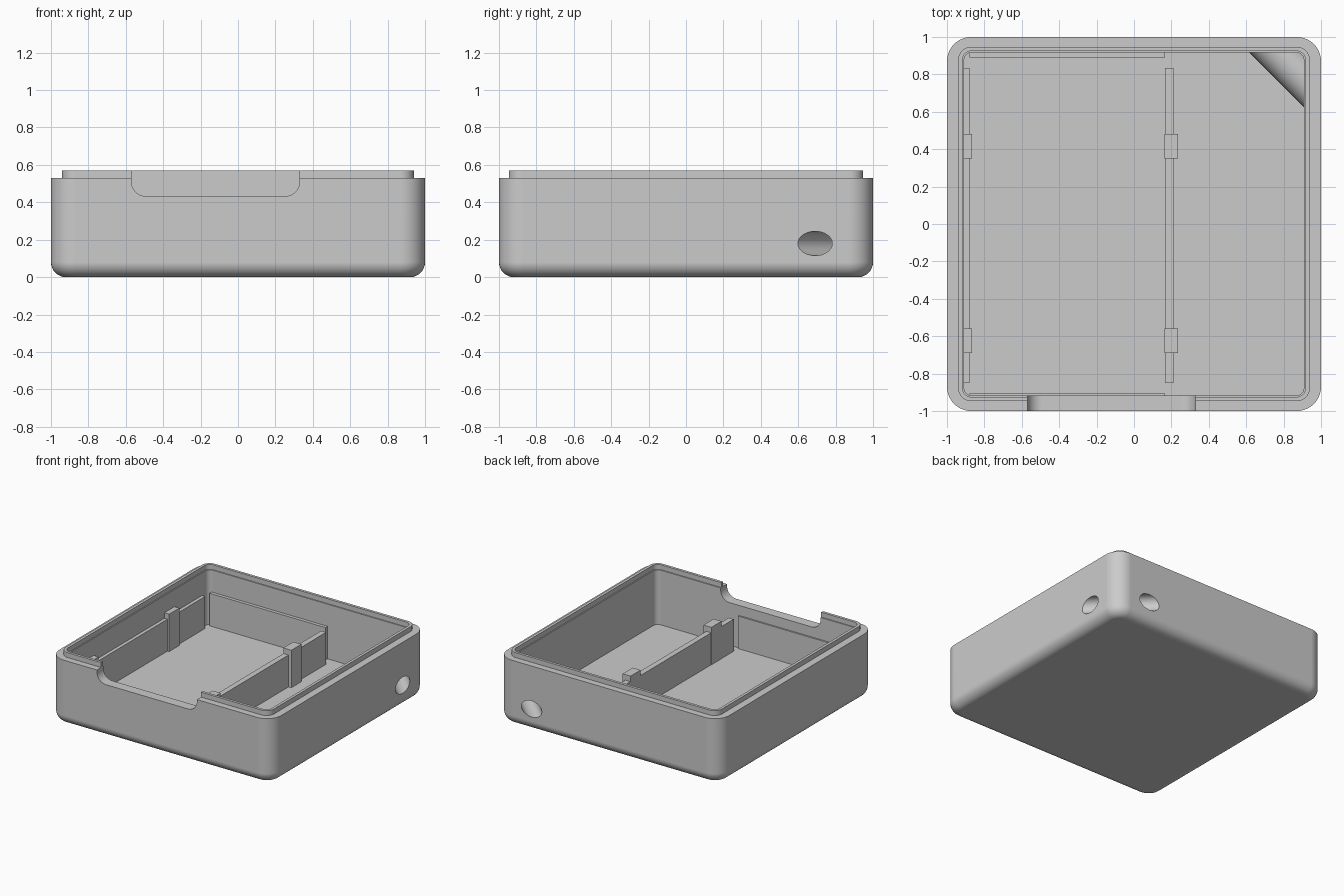
import bpy, bmesh, math
from mathutils import Matrix, Vector

if "Cube" in bpy.data.objects:
    bpy.data.objects.remove(bpy.data.objects["Cube"])

grey = bpy.data.materials.new("plain grey")
grey.diffuse_color = (0.6, 0.6, 0.6, 1)
grey.use_nodes = True
grey.node_tree.nodes["Principled BSDF"].inputs["Base Color"].default_value = grey.diffuse_color

FLOOR = 0.085          # top of the floor
AXIS_Z = 0.18          # height of the corner cord hole


def finish(name, bm):
    bmesh.ops.recalc_face_normals(bm, faces=bm.faces)
    mesh = bpy.data.meshes.new(name)
    bm.to_mesh(mesh)
    bm.free()
    mesh.materials.append(grey)
    ob = bpy.data.objects.new(name, mesh)
    bpy.context.collection.objects.link(ob)
    return ob


def ring(hx, hy, r, z, seg=10):
    """Points of a rounded rectangle at height z."""
    pts = []
    for k, (sx, sy) in enumerate(((1, 1), (-1, 1), (-1, -1), (1, -1))):
        for i in range(seg + 1):
            a = (k + i / seg) * math.pi / 2
            pts.append((sx * (hx - r) + r * math.cos(a),
                        sy * (hy - r) + r * math.sin(a), z))
    return pts


def loft(name, sections):
    """Skin a stack of rounded rectangles and cap both ends."""
    bm = bmesh.new()
    rings = [[bm.verts.new(p) for p in ring(*s)] for s in sections]
    for a, b in zip(rings, rings[1:]):
        n = len(a)
        for i in range(n):
            bm.faces.new((a[i], a[(i + 1) % n], b[(i + 1) % n], b[i]))
    bm.faces.new(rings[0][::-1])
    bm.faces.new(rings[-1])
    return finish(name, bm)


def box(name, x0, x1, y0, y1, z0, z1):
    bm = bmesh.new()
    bmesh.ops.create_cube(bm, size=1)
    bmesh.ops.scale(bm, vec=(x1 - x0, y1 - y0, z1 - z0), verts=bm.verts)
    bmesh.ops.translate(bm, vec=((x0 + x1) / 2, (y0 + y1) / 2, (z0 + z1) / 2), verts=bm.verts)
    return finish(name, bm)


def diagonal_cylinder(name, radius):
    """Level cylinder running across the back right corner."""
    bm = bmesh.new()
    turn = Vector((0, 0, 1)).rotation_difference(Vector((1, -1, 0))).to_matrix().to_4x4()
    bmesh.ops.create_cone(bm, cap_ends=True, segments=48, radius1=radius, radius2=radius,
                          depth=1.2, matrix=Matrix.Translation((0.845, 0.845, AXIS_Z)) @ turn)
    return finish(name, bm)


def boolean(ob, tool, operation):
    tool.hide_render = True
    mod = ob.modifiers.new("cut", 'BOOLEAN')
    mod.operation, mod.object, mod.solver = operation, tool, 'EXACT'
    bpy.context.view_layer.objects.active = ob
    bpy.ops.object.modifier_apply(modifier=mod.name)


def smooth(ob):
    bpy.ops.object.select_all(action='DESELECT')
    ob.select_set(True)
    bpy.context.view_layer.objects.active = ob
    bpy.ops.object.shade_smooth_by_angle(angle=math.radians(30))
    mod = ob.modifiers.new("even normals", 'WEIGHTED_NORMAL')
    mod.keep_sharp = True


# Case shell: rounded bottom edge, outer wall, raised lip, inner ledge, cavity
sections = []
R = 0.08
for i in range(9):
    a = i / 8 * math.pi / 2
    inset = R * (1 - math.sin(a))
    sections.append((1 - inset, 1 - inset, 0.13 - inset, R * (1 - math.cos(a))))
sections += [
    (1, 1, 0.13, 0.53),
    (0.94, 0.947, 0.07, 0.53),
    (0.94, 0.947, 0.07, 0.57),
    (0.917, 0.925, 0.047, 0.57),
    (0.917, 0.925, 0.047, 0.53),
    (0.908, 0.917, 0.04, 0.53),
    (0.908, 0.917, 0.04, FLOOR),
]
shell = loft("case_shell", sections)

# Finger notch in the front wall
notch = loft("notch_cutter", [(0.45, 0.2, 0.08, -0.1), (0.45, 0.2, 0.08, 0.1)])
notch.data.transform(Matrix.Translation((-0.12, -0.97, 0.632)) @ Matrix.Rotation(math.pi / 2, 4, 'X'))
boolean(shell, notch, 'DIFFERENCE')

# Cord hole across the corner, with its rounded sleeve inside the cavity
hole = diagonal_cylinder("hole_cutter", 0.065)
sleeve = diagonal_cylinder("corner_sleeve", 0.11)
limit = box("sleeve_limit", 0.4, 0.95, 0.4, 0.95, 0.03, 0.5)
boolean(sleeve, limit, 'INTERSECT')
for part in (shell, sleeve):
    boolean(part, hole, 'DIFFERENCE')
    smooth(part)
for helper in (notch, hole, limit):
    bpy.data.objects.remove(helper, do_unlink=True)

# Compartment walls
BASE = 0.05
box("divider", 0.165, 0.21, -0.85, 0.835, BASE, 0.345)
box("left_strip", -0.95, -0.88, -0.85, 0.835, BASE, 0.345)
box("back_plate", -0.88, 0.165, 0.89, 0.94, BASE, 0.35)
box("front_plate", -0.88, 0.165, -0.94, -0.905, BASE, 0.35)

# Retaining clips on both sides of the compartment
for label, y in (("front", -0.625), ("back", 0.415)):
    box(label + "_divider_clip", 0.163, 0.235, y - 0.065, y + 0.065, BASE, 0.39)
    box(label + "_left_clip", -0.95, -0.865, y - 0.065, y + 0.065, BASE, 0.39)
